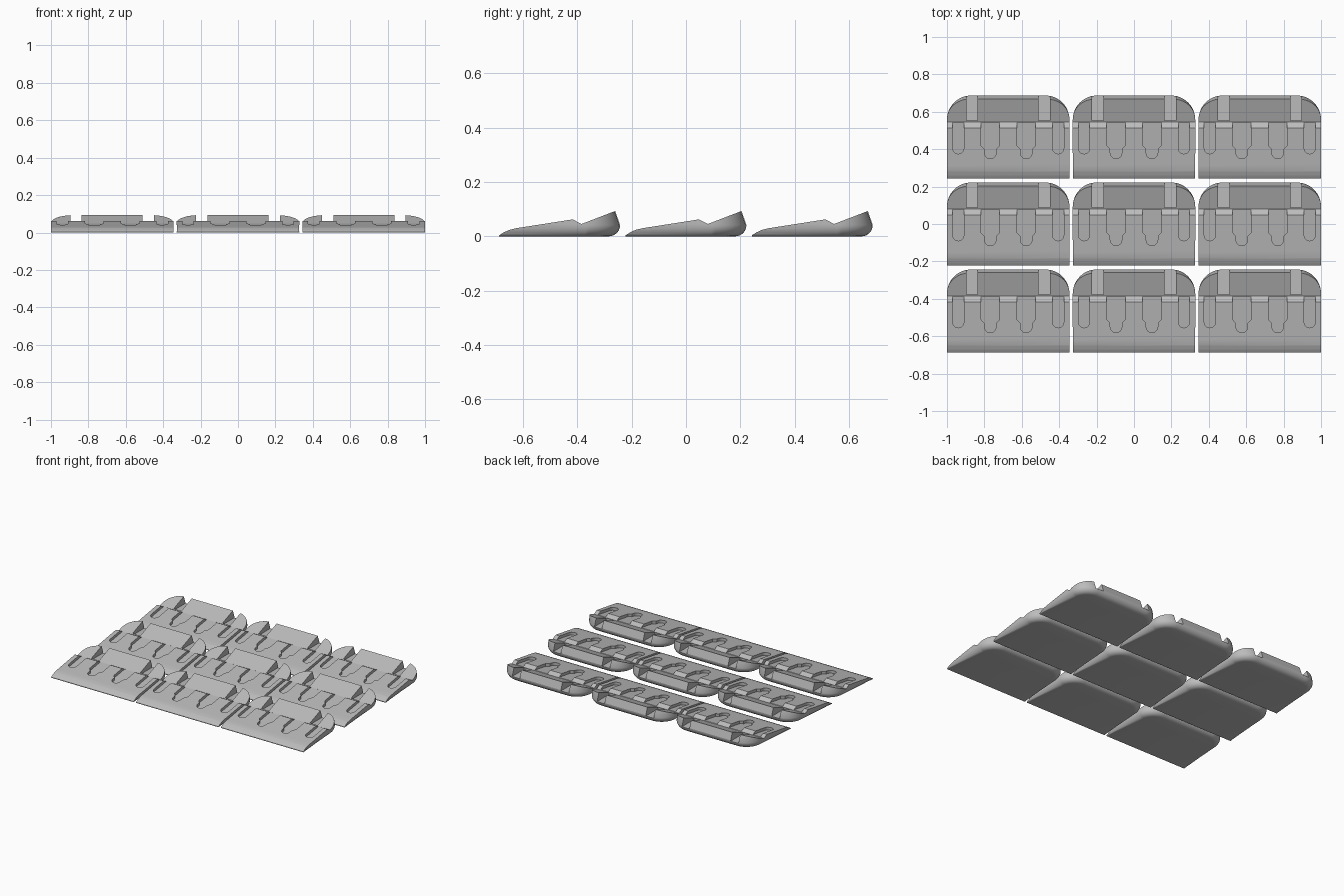
import bpy, bmesh, math

cube = bpy.data.objects.get("Cube")
if cube:
    bpy.data.objects.remove(cube, do_unlink=True)

# Bare grey metal
grey = bpy.data.materials.new("bare_grey")
grey.use_nodes = True
grey.diffuse_color = (0.5, 0.5, 0.5, 1)
grey.node_tree.nodes["Principled BSDF"].inputs["Base Color"].default_value = (0.5, 0.5, 0.5, 1)

HALF_W, HALF_D, CORNER = 0.3275, 0.2225, 0.13
RIDGE, VALLEY = 0.048, 0.08
STEP_X, STEP_Y = 0.6725, 0.465


def loft(name, rings):
    """Closed solid through rings that all have the same number of points."""
    bm = bmesh.new()
    loops = [[bm.verts.new(p) for p in ring] for ring in rings]
    n = len(loops[0])
    for a, b in zip(loops, loops[1:]):
        for i in range(n):
            j = (i + 1) % n
            bm.faces.new((a[i], a[j], b[j], b[i]))
    bm.faces.new(loops[0][::-1])
    bm.faces.new(loops[-1])
    bmesh.ops.recalc_face_normals(bm, faces=bm.faces)
    mesh = bpy.data.meshes.new(name)
    bm.to_mesh(mesh)
    bm.free()
    obj = bpy.data.objects.new(name, mesh)
    bpy.context.collection.objects.link(obj)
    return obj


def body_ring(z, inset, lean):
    """Plan outline: square front, rounded rear, inset growing towards the rear."""
    right = [(HALF_W, -HALF_D, z)]
    for i in range(13):
        a = math.radians(90 * i / 12)
        r = CORNER - inset
        x = HALF_W - CORNER + r * math.cos(a)
        y = HALF_D - CORNER + r * math.sin(a) - lean * math.sin(a)
        right.append((x, y, z))
    return right + [(-x, y, z) for x, y, z in reversed(right)]


def pocket(name, outline, floor):
    """Upright cutter whose bottom follows floor(y)."""
    return loft(name, [[(x, y, floor(y)) for x, y in outline],
                       [(x, y, 0.2) for x, y in outline]])


def ramp(y):
    return 0.030 + (y + 0.16) * 0.0325 / (RIDGE + 0.16)


def recess_floor(y):
    return ramp(y) - 0.02


def arc(cx, cy, r):
    return [(cx + r * math.cos(math.pi * (1 + i / 10)),
             cy + r * math.sin(math.pi * (1 + i / 10))) for i in range(11)]


# Link body with its underside rounded at the rear
R = 0.042
rings = []
for i in range(8):
    a = math.radians(90 * i / 7)
    rings.append(body_ring(R * (1 - math.cos(a)), R * (1 - math.sin(a)), 0))
rings.append(body_ring(0.13, 0, 0.031))
body = loft("link_body", rings)

# Side profile: nose, ramp, valley and raised rear plate
profile = [(-0.3, 0.004), (-HALF_D, 0.004), (-0.205, 0.015), (-0.185, 0.024),
           (-0.16, 0.030), (RIDGE, 0.0625), (VALLEY, 0.0455), (0.2025, 0.0925),
           (0.3, 0.129), (0.3, 0.3), (-0.3, 0.3)]
cutters = [loft("profile_cutter", [[(x, y, z) for y, z in profile] for x in (-0.5, 0.5)])]

for s in (-1, 1):
    # Narrow outer recess
    cx, r = s * 0.267, 0.03
    outline = arc(cx, -0.06, r) + [(cx + r, VALLEY), (cx - r, VALLEY)]
    cutters.append(pocket("outer_recess_cutter", outline, recess_floor))
    # Stepped inner recess with a narrower tongue
    cx, r, w = s * 0.096, 0.031, 0.05
    outline = arc(cx, -0.085, r) + [(cx + r, -0.065), (cx + w, -0.045), (cx + w, VALLEY),
                                    (cx - w, VALLEY), (cx - w, -0.045), (cx - r, -0.065)]
    cutters.append(pocket("inner_recess_cutter", outline, recess_floor))
    # Open slot through the rear plate
    outline = [(s * x, y) for x, y in ((0.163, 0.0875), (0.224, 0.0875), (0.224, 0.3), (0.163, 0.3))]
    cutters.append(pocket("rear_slot_cutter", outline, lambda y: 0.036))

for c in cutters:
    c.hide_render = True
    mod = body.modifiers.new(c.name, "BOOLEAN")
    mod.operation = "DIFFERENCE"
    mod.solver = "EXACT"
    mod.object = c

# Bake the cuts into one shared mesh
deps = bpy.context.evaluated_depsgraph_get()
mesh = bpy.data.meshes.new_from_object(body.evaluated_get(deps))
mesh.name = "track_link"
mesh.materials.clear()
mesh.materials.append(grey)
mesh.shade_smooth()
mesh.set_sharp_from_angle(angle=math.radians(25))
for o in cutters + [body]:
    bpy.data.objects.remove(o, do_unlink=True)

# Three by three sheet of links
for row, depth in enumerate(("front", "middle", "rear")):
    for col, side in enumerate(("right", "centre", "left")):
        link = bpy.data.objects.new(f"{depth}_{side}_link", mesh)
        link.location = ((col - 1) * STEP_X, (row - 1) * STEP_Y, 0)
        bpy.context.collection.objects.link(link)
